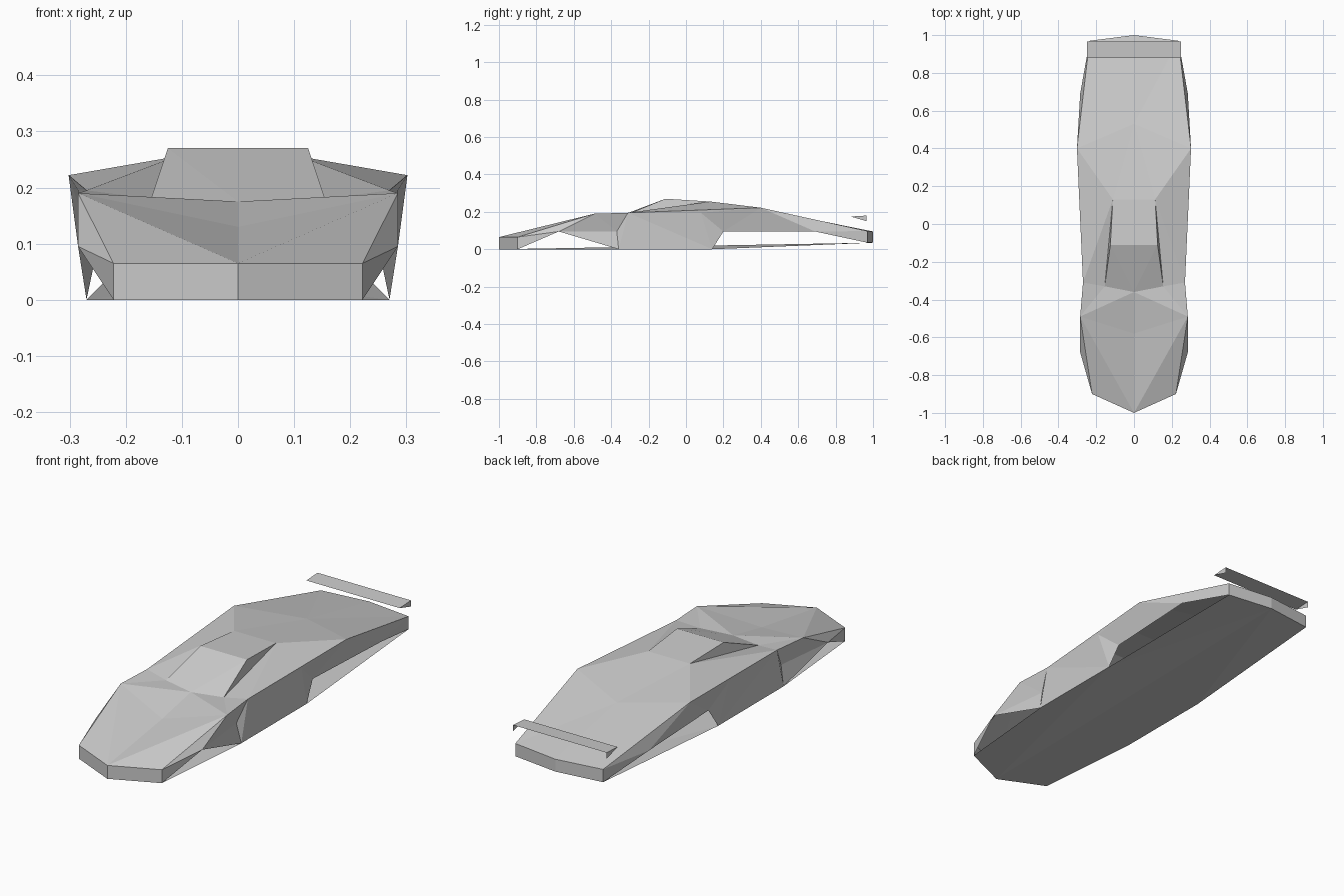
import bpy
import bmesh
from mathutils import Vector

cube = bpy.data.objects.get("Cube")
if cube:
    bpy.data.objects.remove(cube)

paint = bpy.data.materials.new("light_grey")
paint.use_nodes = True
GREY = (0.6, 0.6, 0.6, 1)
paint.diffuse_color = GREY
paint.node_tree.nodes["Principled BSDF"].inputs["Base Color"].default_value = GREY

# Key points of the left half; the right half is mirrored
P = dict(
    nose_low=(0, -1, 0), nose_top=(0, -1, .065),
    corner_low=(.222, -.9, 0), corner_top=(.222, -.9, .065),
    fender_low=(.285, -.68, .095), fender_top=(.285, -.49, .19),
    hood_mid=(0, -.58, .13), cowl_mid=(0, -.36, .175),
    arch_front=(.25, -.37, .095), belt_front=(.27, -.31, .195),
    sill_front=(.27, -.36, 0), sill_rear=(.27, .14, 0),
    belt_rear=(.285, .08, .195), arch_rear=(.26, .2, .095),
    haunch=(.302, .4, .222), quarter_low=(.285, .69, .095),
    glass_low=(.155, -.33, .18), roof_front=(.125, -.11, .27),
    roof_rear=(.112, .13, .255), deck_mid=(0, .53, .19),
    tail_low=(.235, .97, .035), tail_top=(.235, .97, .097),
    tail_mid_low=(0, 1, .035), tail_mid_top=(0, 1, .095),
    wing_front=(.25, .88, .175), wing_rear=(.25, .965, .18),
    wing_tip=(.25, .965, .15),
)
# Centre-line partners of some points
for name in ("roof_front", "roof_rear", "wing_front", "wing_rear"):
    P[name + "_mid"] = (0, *P[name][1:])

INSIDE = Vector((0, 0, .05))


def make_part(name, faces):
    """Build faces from named points on both sides, facing outwards."""
    bm = bmesh.new()
    for side in (1, -1):
        for face in faces:
            corners = [Vector(P[n]) for n in face.split()]
            f = bm.faces.new([bm.verts.new((side * c.x, c.y, c.z)) for c in corners])
            f.normal_update()
            if f.normal.dot(f.calc_center_median() - INSIDE) < 0:
                f.normal_flip()
    bmesh.ops.remove_doubles(bm, verts=bm.verts, dist=.0005)
    mesh = bpy.data.meshes.new(name)
    bm.to_mesh(mesh)
    bm.free()
    mesh.materials.append(paint)
    bpy.context.collection.objects.link(bpy.data.objects.new(name, mesh))


make_part("front_bumper", [
    "nose_low corner_low corner_top nose_top",
    "corner_low fender_low corner_top",
])
make_part("hood", [
    "nose_top corner_top fender_top",
    "nose_top fender_top hood_mid",
    "hood_mid fender_top cowl_mid",
    "fender_top glass_low cowl_mid",
    "fender_top belt_front glass_low",
])
make_part("front_fenders", [
    "corner_top fender_low fender_top",
    "fender_low arch_front fender_top",
    "fender_top arch_front belt_front",
    "fender_low sill_front arch_front",
    "arch_front sill_front belt_front",
])
make_part("doors", [
    "belt_front sill_front sill_rear",
    "belt_front sill_rear belt_rear",
])
make_part("windshield", [
    "cowl_mid glass_low roof_front",
    "cowl_mid roof_front roof_front_mid",
])
make_part("roof", ["roof_front_mid roof_front roof_rear roof_rear_mid"])
make_part("side_windows", [
    "glass_low roof_rear roof_front",
    "glass_low belt_front roof_rear",
])
make_part("shoulders", [
    "belt_front haunch roof_rear",
    "belt_front belt_rear haunch",
])
make_part("rear_quarters", [
    "belt_rear sill_rear arch_rear",
    "belt_rear arch_rear haunch",
    "haunch arch_rear quarter_low",
    "haunch quarter_low tail_top",
    "quarter_low tail_low tail_top",
])
make_part("rear_deck", [
    "roof_rear_mid roof_rear deck_mid",
    "roof_rear haunch deck_mid",
    "haunch tail_top deck_mid",
    "deck_mid tail_top tail_mid_top",
])
make_part("rear_bumper", ["tail_low tail_mid_low tail_mid_top tail_top"])
make_part("floor", [
    "nose_low corner_low sill_front",
    "nose_low sill_front sill_rear",
    "nose_low sill_rear tail_mid_low",
    "sill_rear tail_low tail_mid_low",
])
make_part("rear_spoiler", [
    "wing_front_mid wing_front wing_rear wing_rear_mid",
    "wing_front wing_rear wing_tip",
])
